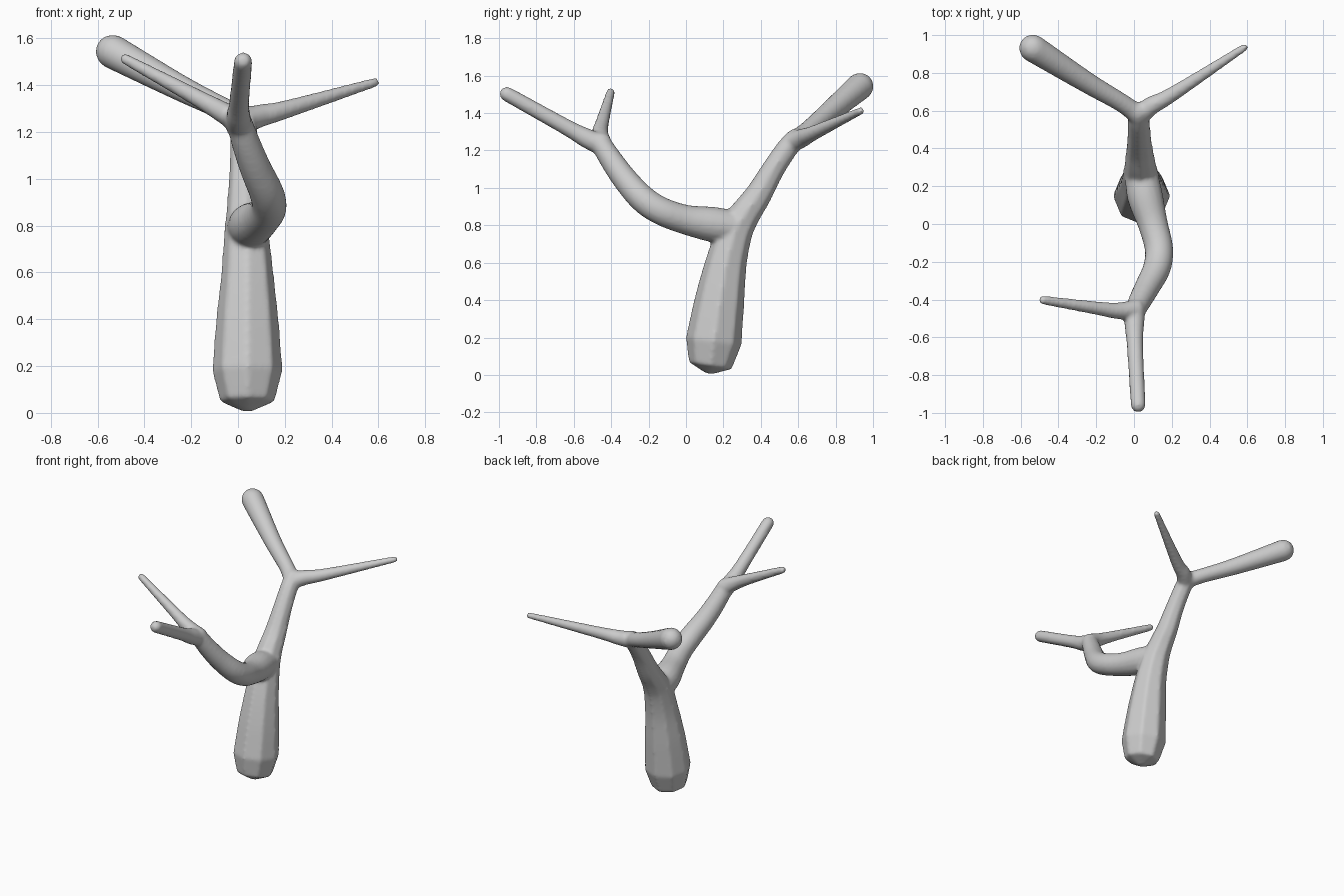
import bpy, bmesh, math
from mathutils import Vector

if "Cube" in bpy.data.objects:
    bpy.data.objects.remove(bpy.data.objects["Cube"])


def spline(pts, steps=5):
    """Catmull-Rom through (x, y, z, radius) points."""
    p = [Vector(q) for q in pts]
    p = [2 * p[0] - p[1]] + p + [2 * p[-1] - p[-2]]
    out = []
    for a, b, c, d in zip(p, p[1:], p[2:], p[3:]):
        for k in range(steps):
            t = k / steps
            out.append(0.5 * (2 * b + (c - a) * t + (2 * a - 5 * b + 4 * c - d) * t * t
                              + (3 * b - a - 3 * c + d) * t ** 3))
    return out + [p[-2]]


def limb(bm, pts, sides=16, base=()):
    """Closed tapering tube with a rounded tip; base rings are kept angular."""
    rings = [Vector(q) for q in base] + spline(pts)
    end, r = rings[-1].to_3d(), rings[-1].w
    d = (end - rings[-2].to_3d()).normalized()
    for deg in (25, 50, 72, 88):
        a = math.radians(deg)
        rings.append(Vector((*(end + d * r * math.sin(a)), r * math.cos(a))))
    pos = [q.to_3d() for q in rings]
    tan, u, prev = None, None, None
    for i, q in enumerate(rings):
        t = (pos[min(i + 1, len(pos) - 1)] - pos[max(i - 1, 0)]).normalized()
        if u is None:
            u = t.cross(Vector((0, 1, 0.1))).normalized()
        else:
            u = tan.rotation_difference(t) @ u
        tan, v = t, t.cross(u)
        ring = [bm.verts.new(pos[i] + q.w * (math.cos(s) * u + math.sin(s) * v))
                for s in (2 * math.pi * k / sides for k in range(sides))]
        if prev is None:
            bm.faces.new(ring[::-1])
        else:
            for k in range(sides):
                n = (k + 1) % sides
                bm.faces.new((prev[k], prev[n], ring[n], ring[k]))
        prev = ring
    bm.faces.new(prev)


bm = bmesh.new()

# trunk with angular foot, rising into the back bough
limb(bm, [(0.04, 0.148, 0.18, 0.152), (0.04, 0.18, 0.40, 0.135), (0.04, 0.215, 0.60, 0.113),
          (0.036, 0.26, 0.76, 0.098), (0.033, 0.315, 0.86, 0.085), (0.03, 0.385, 0.96, 0.074),
          (0.028, 0.46, 1.09, 0.064), (0.025, 0.54, 1.21, 0.06), (0.022, 0.59, 1.265, 0.056)],
     sides=8, base=[(0.04, 0.12, 0.008, 0.02), (0.04, 0.13, 0.05, 0.118)])

# front bough, swinging out to the right and back
limb(bm, [(0.04, 0.25, 0.79, 0.09), (0.06, 0.14, 0.805, 0.095), (0.10, 0.0, 0.83, 0.08),
          (0.132, -0.13, 0.875, 0.076), (0.122, -0.23, 0.94, 0.074), (0.075, -0.325, 1.045, 0.068),
          (0.035, -0.40, 1.15, 0.062), (0.005, -0.46, 1.245, 0.055)])

# back thick branch, back thin branch
limb(bm, [(0.03, 0.57, 1.25, 0.055), (-0.06, 0.638, 1.297, 0.05), (-0.25, 0.75, 1.39, 0.057),
          (-0.535, 0.93, 1.543, 0.074)])
limb(bm, [(0.015, 0.56, 1.24, 0.055), (0.09, 0.625, 1.268, 0.05), (0.20, 0.685, 1.295, 0.04),
          (0.585, 0.935, 1.412, 0.021)])

# front left branch, front forward branch
limb(bm, [(0.02, -0.45, 1.235, 0.055), (-0.08, -0.46, 1.293, 0.045), (-0.20, -0.445, 1.36, 0.036),
          (-0.482, -0.403, 1.512, 0.024)])
limb(bm, [(0.005, -0.43, 1.22, 0.057), (0.002, -0.53, 1.265, 0.053), (0.005, -0.64, 1.325, 0.044),
          (0.022, -0.958, 1.502, 0.04)])

bmesh.ops.recalc_face_normals(bm, faces=bm.faces)
mesh = bpy.data.meshes.new("branching_tree")
bm.to_mesh(mesh)
bm.free()
tree = bpy.data.objects.new("branching_tree", mesh)
bpy.context.collection.objects.link(tree)

# fuse the limbs into one skin and soften the forks
fuse = tree.modifiers.new("fuse", 'REMESH')
fuse.mode = 'VOXEL'
fuse.voxel_size = 0.011
fuse.use_smooth_shade = True
soften = tree.modifiers.new("soften", 'SMOOTH')
soften.factor = 0.5
soften.iterations = 8
